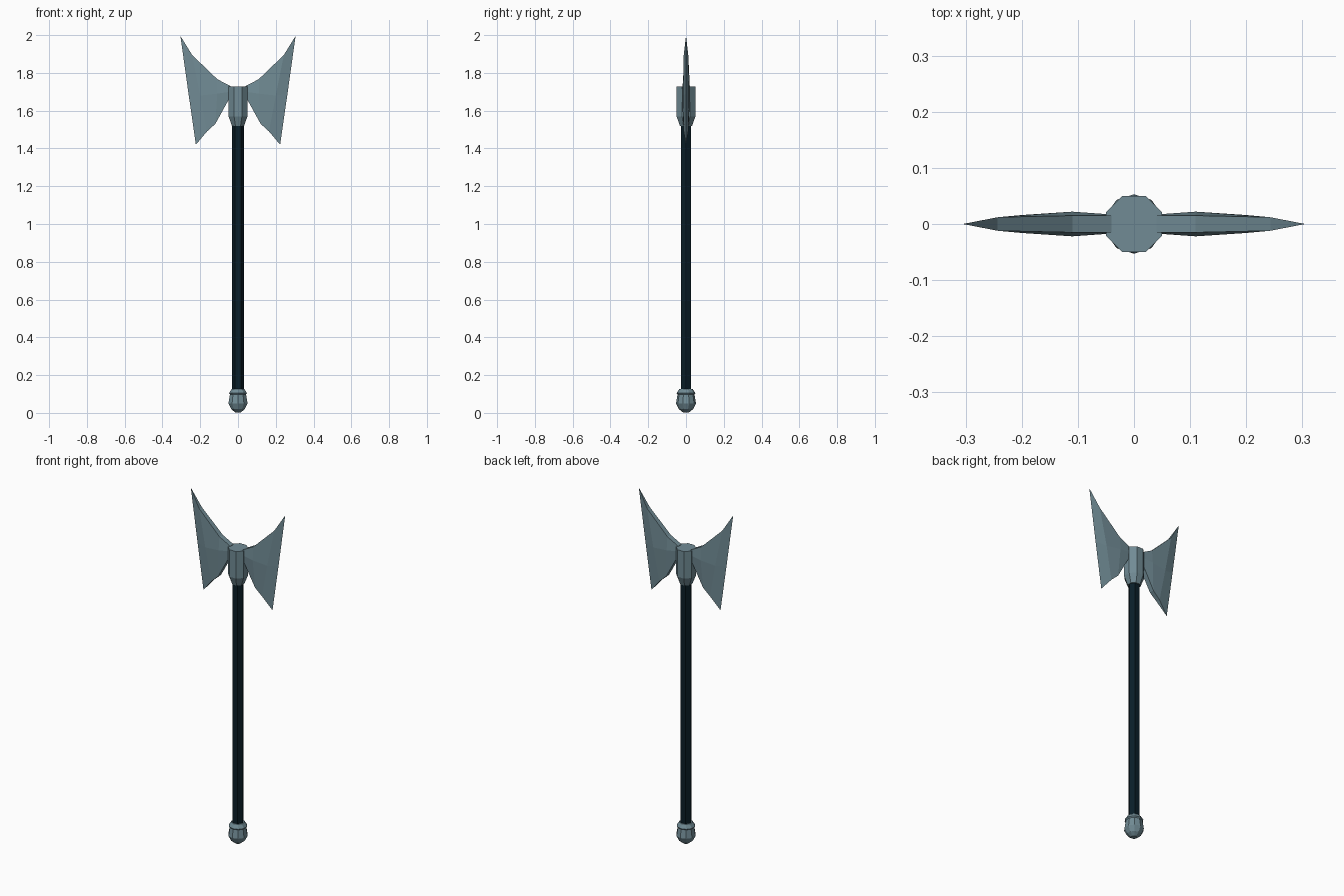
import bpy, bmesh, math

if "Cube" in bpy.data.objects:
    bpy.data.objects.remove(bpy.data.objects["Cube"])


def material(name, rgb):
    m = bpy.data.materials.new(name)
    m.diffuse_color = (*rgb, 1)
    m.use_nodes = True
    m.node_tree.nodes["Principled BSDF"].inputs["Base Color"].default_value = m.diffuse_color
    return m


steel = material("blue grey steel", (0.165, 0.26, 0.30))
grip = material("dark navy grip", (0.003, 0.013, 0.021))


def finish(name, bm, mat):
    bmesh.ops.recalc_face_normals(bm, faces=bm.faces[:])
    me = bpy.data.meshes.new(name)
    bm.to_mesh(me)
    bm.free()
    me.materials.append(mat)
    ob = bpy.data.objects.new(name, me)
    bpy.context.collection.objects.link(ob)
    return ob


def lathe(name, profile, sides, mat, turn=0.0):
    """Faceted solid from (radius, height) rings, capped at both ends."""
    bm = bmesh.new()
    rings = []
    for r, z in profile:
        ring = []
        for i in range(sides):
            a = turn + 2 * math.pi * i / sides
            ring.append(bm.verts.new((r * math.cos(a), r * math.sin(a), z)))
        rings.append(ring)
    for lo, hi in zip(rings, rings[1:]):
        for i in range(sides):
            j = (i + 1) % sides
            bm.faces.new((lo[i], lo[j], hi[j], hi[i]))
    bm.faces.new(rings[0][::-1])
    bm.faces.new(rings[-1])
    return finish(name, bm, mat)


# hexagonal shaft
lathe("shaft", [(0.031, 0.10), (0.031, 1.54)], 6, grip)

# pommel with collar ring
lathe("pommel", [(0.016, 0.003), (0.038, 0.02), (0.053, 0.05), (0.051, 0.062),
                 (0.045, 0.098), (0.050, 0.104), (0.036, 0.126)], 10, steel, math.pi / 10)

# socket holding the blades
lathe("socket", [(0.035, 1.52), (0.054, 1.57), (0.054, 1.728)], 8, steel, math.pi / 8)

# blade stations: (x, z, half thickness) for top, middle and bottom
stations = [
    ((0.040, 1.730, 0.015), (0.040, 1.70, 0.017), (0.040, 1.675, 0.015)),
    ((0.110, 1.767, 0.015), (0.110, 1.69, 0.022), (0.120, 1.530, 0.014)),
    ((0.243, 1.895, 0.012), (0.200, 1.68, 0.016), (0.164, 1.490, 0.012)),
    ((0.305, 1.996, 0.0), (0.262, 1.69, 0.0), (0.223, 1.42, 0.0)),
]


def blade(name, s):
    bm = bmesh.new()
    cols = []
    for st in stations:
        front = [bm.verts.new((s * x, -t, z)) for x, z, t in st]
        back = front if st[0][2] == 0 else [bm.verts.new((s * x, t, z)) for x, z, t in st]
        cols.append((front, back))
    for (f0, b0), (f1, b1) in zip(cols, cols[1:]):
        for k in range(2):
            bm.faces.new((f0[k], f1[k], f1[k + 1], f0[k + 1]))
            bm.faces.new((b0[k + 1], b1[k + 1], b1[k], b0[k]))
        for k in (0, 2):  # top and bottom rims, triangular at the tips
            bm.faces.new([f0[k], f1[k], b0[k]] if f1 is b1 else [f0[k], f1[k], b1[k], b0[k]])
    f, b = cols[0]
    bm.faces.new(f + b[::-1])
    return finish(name, bm, steel)


# mirrored blades
blade("right_blade", 1)
blade("left_blade", -1)
